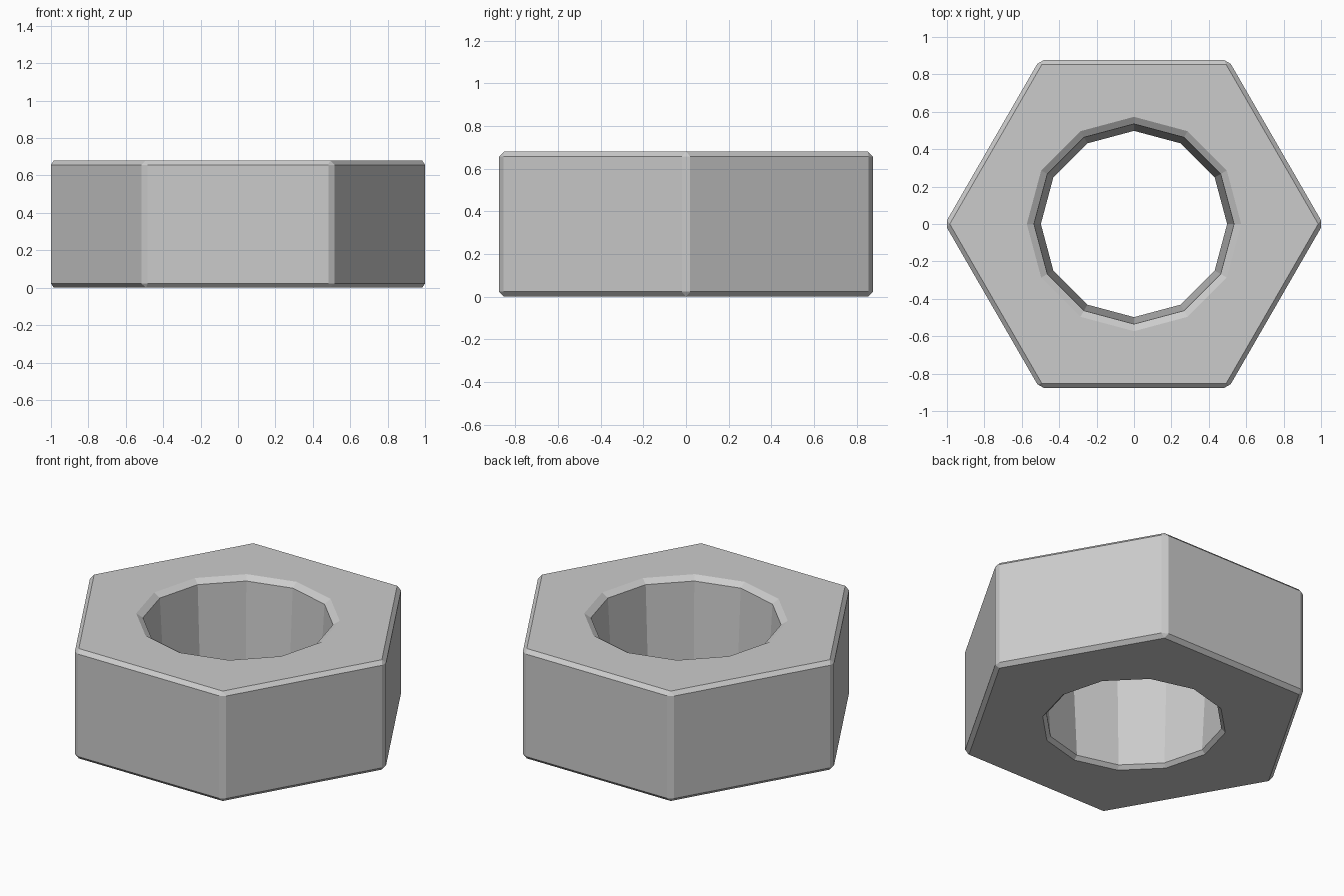
import bpy, bmesh
from math import cos, sin, tau

if "Cube" in bpy.data.objects:
    bpy.data.objects.remove(bpy.data.objects["Cube"])

HEIGHT = 0.68
BEVEL = 0.023


def faceted_solid(name, sides, profile):
    """Closed solid from (radius, z) rings with a given number of sides."""
    bm = bmesh.new()
    rings = [[bm.verts.new((r * cos(tau * i / sides), r * sin(tau * i / sides), z))
              for i in range(sides)] for r, z in profile]
    for low, high in zip(rings, rings[1:]):
        for i in range(sides):
            j = (i + 1) % sides
            bm.faces.new((low[i], low[j], high[j], high[i]))
    bm.faces.new(rings[0][::-1])
    bm.faces.new(rings[-1])
    bmesh.ops.recalc_face_normals(bm, faces=bm.faces)
    mesh = bpy.data.meshes.new(name)
    bm.to_mesh(mesh)
    bm.free()
    obj = bpy.data.objects.new(name, mesh)
    bpy.context.collection.objects.link(obj)
    return obj


# Six-sided body with narrow chamfers on every edge
radius = 1 + BEVEL / 2
nut = faceted_solid("hex_nut", 6, [(radius, 0), (radius, HEIGHT)])
bevel = nut.modifiers.new("edge_chamfer", 'BEVEL')
bevel.width = BEVEL
bevel.segments = 1
bevel.limit_method = 'ANGLE'

# Twelve-sided, slightly tapered hole, flared at both rims
hole = faceted_solid("hole_cutter", 12, [
    (0.62, -0.1),
    (0.498, 0.022),
    (0.535, HEIGHT - 0.025),
    (0.535 + 0.038 * 5, HEIGHT + 0.1),
])
hole.hide_render = True
hole.hide_set(True)
cut = nut.modifiers.new("hole", 'BOOLEAN')
cut.operation = 'DIFFERENCE'
cut.solver = 'EXACT'
cut.object = hole
